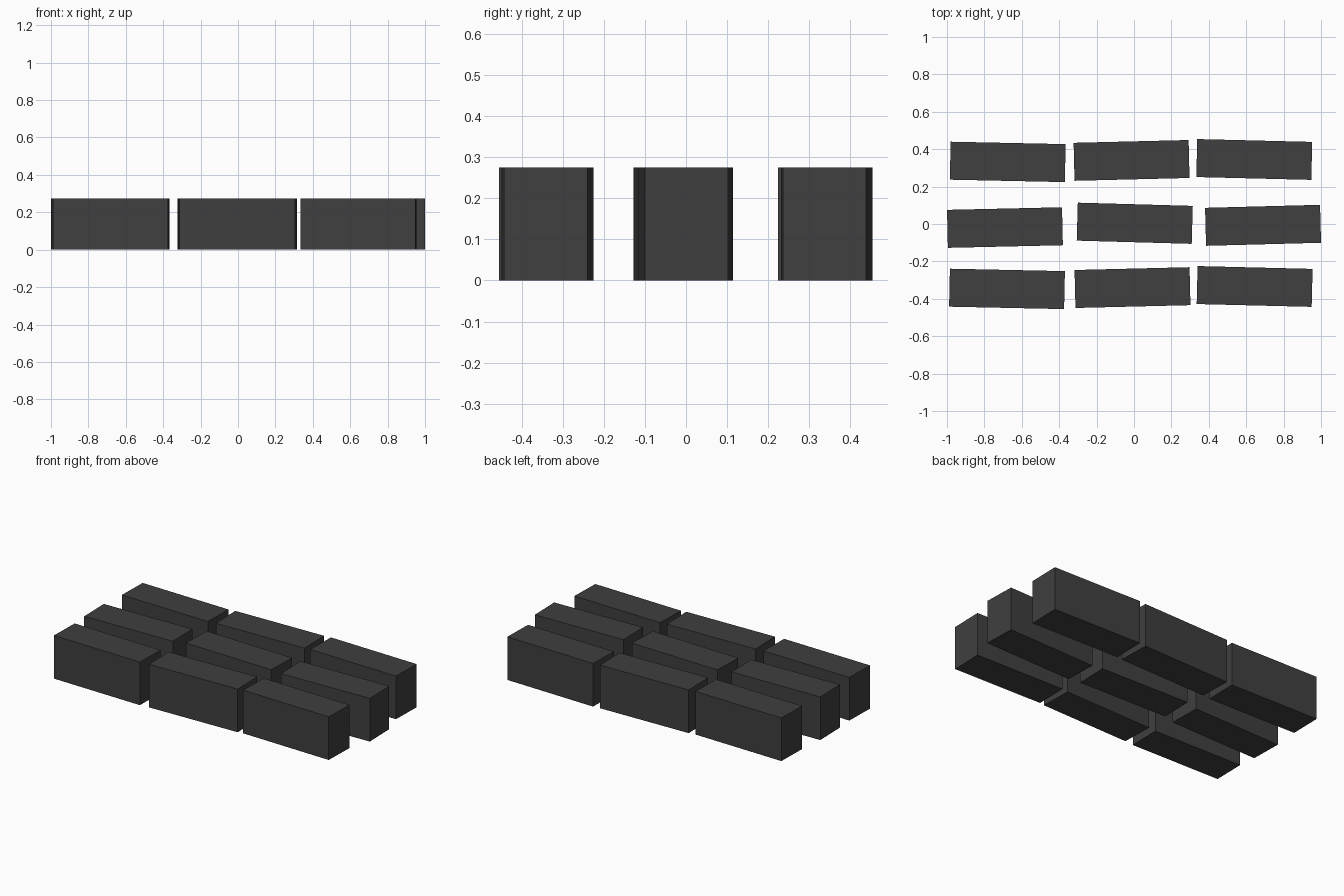
import bpy
from math import radians

cube = bpy.data.objects.get("Cube")
if cube:
    bpy.data.objects.remove(cube, do_unlink=True)

LENGTH, WIDTH, HEIGHT = 0.615, 0.203, 0.275

charcoal = bpy.data.materials.new("charcoal")
charcoal.use_nodes = True
colour = (0.05, 0.05, 0.05, 1)
charcoal.diffuse_color = colour
charcoal.node_tree.nodes["Principled BSDF"].inputs["Base Color"].default_value = colour


def add_brick(name, x, y, turn):
    """Rectangular brick on the ground, turned slightly about z."""
    bpy.ops.mesh.primitive_cube_add(size=1, location=(x, y, HEIGHT / 2))
    brick = bpy.context.object
    brick.name = name
    brick.scale = (LENGTH, WIDTH, HEIGHT)
    brick.rotation_euler.z = radians(turn)
    brick.data.materials.append(charcoal)


# Three rows of loosely laid bricks: x, y and turn in degrees, from right to left
rows = {
    "front": [(-0.679, -0.347, -1.2), (-0.008, -0.340, 1.4), (0.645, -0.334, -1.4)],
    "middle": [(-0.690, -0.019, 1.3), (0.004, 0.004, -1.6), (0.690, -0.007, 1.5)],
    "back": [(-0.675, 0.332, -1.2), (-0.013, 0.340, 1.4), (0.643, 0.345, -1.4)],
}
for row, bricks in rows.items():
    for side, placement in zip(("right", "centre", "left"), bricks):
        add_brick(f"{row}_{side}_brick", *placement)
